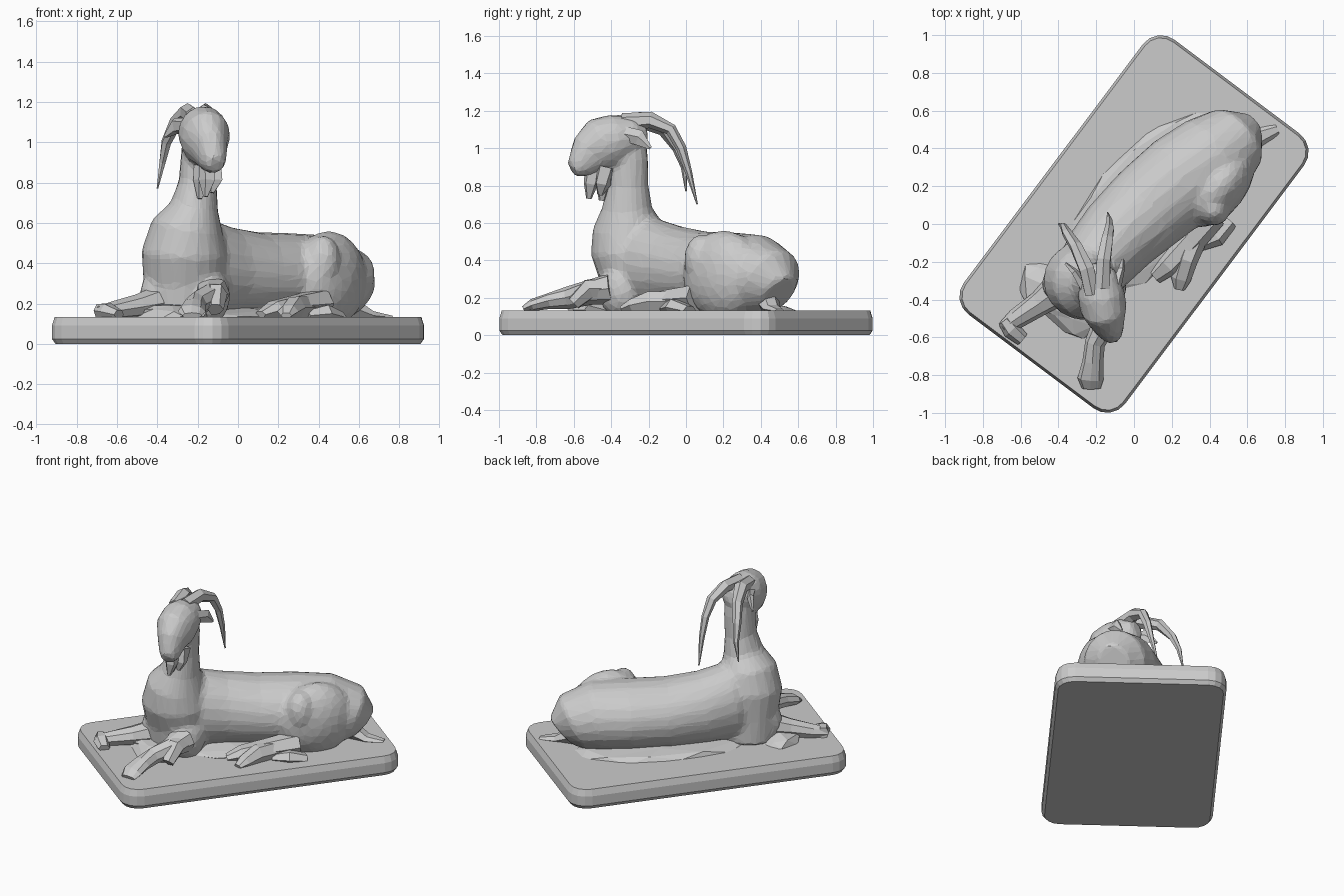
import bpy, bmesh, math, random
from mathutils import Vector, Matrix

random.seed(4)
YAW = math.radians(53.1)          # long axis of the plinth and body
Z = Vector((0, 0, 1))


def finish(bm, name):
    bmesh.ops.recalc_face_normals(bm, faces=bm.faces)
    me = bpy.data.meshes.new(name)
    bm.to_mesh(me)
    bm.free()
    ob = bpy.data.objects.new(name, me)
    bpy.context.collection.objects.link(ob)
    return ob


def tube(bm, stations, n=12, ref=Z, jitter=0.0):
    """Loft elliptical rings along stations (x, y, z, half width, half height)."""
    pts = [Vector(s[:3]) for s in stations]
    rings = []
    for i, s in enumerate(stations):
        t = (pts[min(i + 1, len(pts) - 1)] - pts[max(i - 1, 0)]).normalized()
        side = t.cross(ref).normalized()
        up = side.cross(t)
        ring = []
        for k in range(n):
            a = 2 * math.pi * k / n
            j = 1 + random.uniform(-jitter, jitter)
            ring.append(bm.verts.new(pts[i] + (side * s[3] * math.cos(a) + up * s[4] * math.sin(a)) * j))
        rings.append(ring)
    for r, q in zip(rings, rings[1:]):
        for k in range(n):
            bm.faces.new((r[k], r[(k + 1) % n], q[(k + 1) % n], q[k]))
    bm.faces.new(rings[0])
    bm.faces.new(rings[-1])


def blob(bm, centre, size, yaw=YAW, sub=2):
    m = Matrix.Translation(centre) @ Matrix.Rotation(yaw, 4, 'Z') @ Matrix.Diagonal((*size, 1))
    bmesh.ops.create_icosphere(bm, subdivisions=sub, radius=1, matrix=m)


def part(name, stations, n=6, ref=Z, jitter=0.1):
    bm = bmesh.new()
    tube(bm, stations, n, ref, jitter)
    return finish(bm, name)


# Plinth: rounded rectangle with slightly eased edges
bm = bmesh.new()
rings = []
for z, inset in ((0, .018), (.025, 0), (.09, 0), (.133, .014)):
    ring = []
    for q, (sx, sy) in enumerate(((1, 1), (-1, 1), (-1, -1), (1, -1))):
        for k in range(5):
            a = math.pi / 2 * (q + k / 4)
            r = .12 - inset
            p = Vector((sx * .789 + r * math.cos(a), sy * .414 + r * math.sin(a), z))
            ring.append(bm.verts.new(Matrix.Rotation(YAW, 3, 'Z') @ p))
    rings.append(ring)
for r, q in zip(rings, rings[1:]):
    for k in range(20):
        bm.faces.new((r[k], r[(k + 1) % 20], q[(k + 1) % 20], q[k]))
bm.faces.new(rings[0])
bm.faces.new(rings[-1])
finish(bm, "plinth")

# Body, neck and head, fused into one faceted skin
bm = bmesh.new()
tube(bm, [(.59, .50, .22, .10, .12), (.54, .455, .28, .19, .19), (.43, .365, .32, .235, .22),
          (.26, .24, .33, .25, .22), (.08, .09, .335, .24, .22), (-.08, -.06, .355, .22, .23),
          (-.2, -.2, .38, .20, .25), (-.29, -.31, .40, .14, .20)], 20)
tube(bm, [(-.27, -.27, .12, .19, .17), (-.265, -.28, .3, .205, .18), (-.265, -.3, .45, .215, .21),
          (-.25, -.31, .58, .18, .19), (-.215, -.315, .68, .12, .135), (-.2, -.31, .8, .095, .11),
          (-.19, -.31, .95, .092, .108), (-.19, -.31, 1.08, .08, .09)], 20, Vector((0, -1, 0)))
tube(bm, [(-.2, -.21, 1.08, .05, .05), (-.19, -.27, 1.07, .10, .10), (-.175, -.37, 1.05, .125, .135),
          (-.16, -.45, 1.02, .125, .15), (-.14, -.52, .965, .09, .12), (-.12, -.575, .905, .065, .075),
          (-.11, -.61, .885, .042, .045)], 16)
blob(bm, (.45, .2, .32), (.25, .145, .24), sub=3)             # haunch
blob(bm, (.42, .08, .40), (.09, .09, .14), sub=3)             # knee of hind leg
blob(bm, (-.14, -.36, .24), (.12, .09, .14), sub=3)           # right shoulder
blob(bm, (-.38, -.3, .24), (.12, .10, .14), sub=3)            # left shoulder
body = finish(bm, "body")
m = body.modifiers.new("fuse", 'REMESH')
m.mode = 'VOXEL'
m.voxel_size = .018
m = body.modifiers.new("soften", 'SMOOTH')
m.iterations = 4
m = body.modifiers.new("facet", 'DECIMATE')
m.ratio = .10

# Low rocky ground under the animal
bm = bmesh.new()
blob(bm, (.08, .10, .13), (.60, .29, .055))
blob(bm, (-.36, -.40, .13), (.16, .27, .07))
for v in bm.verts:
    v.co += Vector((random.uniform(-.03, .03), random.uniform(-.03, .03), random.uniform(-.008, .008)))
    v.co.z = max(v.co.z, .10)
finish(bm, "rock_ground")

# Legs
part("front_left_leg", [(-.38, -.33, .21, .10, .09), (-.5, -.42, .185, .07, .06), (-.62, -.5, .165, .055, .045),
                        (-.69, -.55, .155, .035, .03)], 8)
part("front_left_hoof", [(-.69, -.51, .165, .035, .04), (-.65, -.56, .16, .05, .045),
                         (-.59, -.61, .145, .04, .025)])
part("front_right_leg", [(-.13, -.40, .25, .09, .09), (-.15, -.52, .23, .07, .065), (-.21, -.63, .20, .055, .055),
                         (-.22, -.73, .185, .055, .045), (-.23, -.82, .16, .07, .035),
                         (-.23, -.87, .14, .05, .015)], 8)
part("front_right_elbow", [(-.12, -.42, .25, .06, .06), (-.11, -.52, .25, .055, .055),
                           (-.11, -.60, .17, .04, .04)])
part("hind_foot_upper", [(.42, .05, .2, .08, .08), (.30, -.09, .19, .07, .06), (.18, -.22, .17, .06, .045),
                         (.11, -.28, .145, .04, .02)])
part("hind_foot_lower", [(.33, -.06, .18, .06, .06), (.28, -.19, .18, .055, .06), (.25, -.29, .16, .055, .035),
                         (.24, -.345, .14, .03, .015)])
part("hind_hock", [(.5, .02, .13, .05, .03), (.43, -.06, .15, .06, .05), (.34, -.1, .14, .05, .03)])
part("tail", [(.56, .44, .18, .06, .06), (.66, .46, .14, .05, .025), (.76, .5, .13, .03, .012)])

# Horns sweeping back and down
X = Vector((1, 0, 0))
widths = (.045, .042, .034, .026, .018, .004)
for name, path in (
        ("left_horn", [(-.22, -.37, 1.13), (-.25, -.24, 1.15), (-.31, -.12, 1.10),
                       (-.355, -.05, 1.0), (-.375, -.01, .90), (-.40, .0, .77)]),
        ("right_horn", [(-.17, -.34, 1.14), (-.16, -.19, 1.15), (-.14, -.08, 1.10),
                        (-.13, -.025, 1.0), (-.13, .015, .87), (-.14, .06, .70)])):
    part(name, [(*p, w, w) for p, w in zip(path, widths)], 6, X)

# Ears drooping behind the eyes
part("left_ear", [(-.26, -.34, 1.08, .03, .04), (-.31, -.26, 1.08, .02, .045), (-.36, -.21, 1.03, .008, .01)], 5)
part("right_ear", [(-.10, -.34, 1.08, .03, .04), (-.07, -.25, 1.06, .02, .045), (-.06, -.19, 1.0, .008, .01)], 5)

# Beard tufts under the jaw
for i, (x, y, z) in enumerate(((-.15, -.51, .73), (-.12, -.45, .75), (-.18, -.44, .72))):
    part("beard_tuft_%d" % (i + 1), [(x, y + .02, .90, .045, .05), (x, y, .81, .045, .045), (x - .01, y - .01, z, .012, .015)],
         5, Vector((0, -1, 0)), .2)
